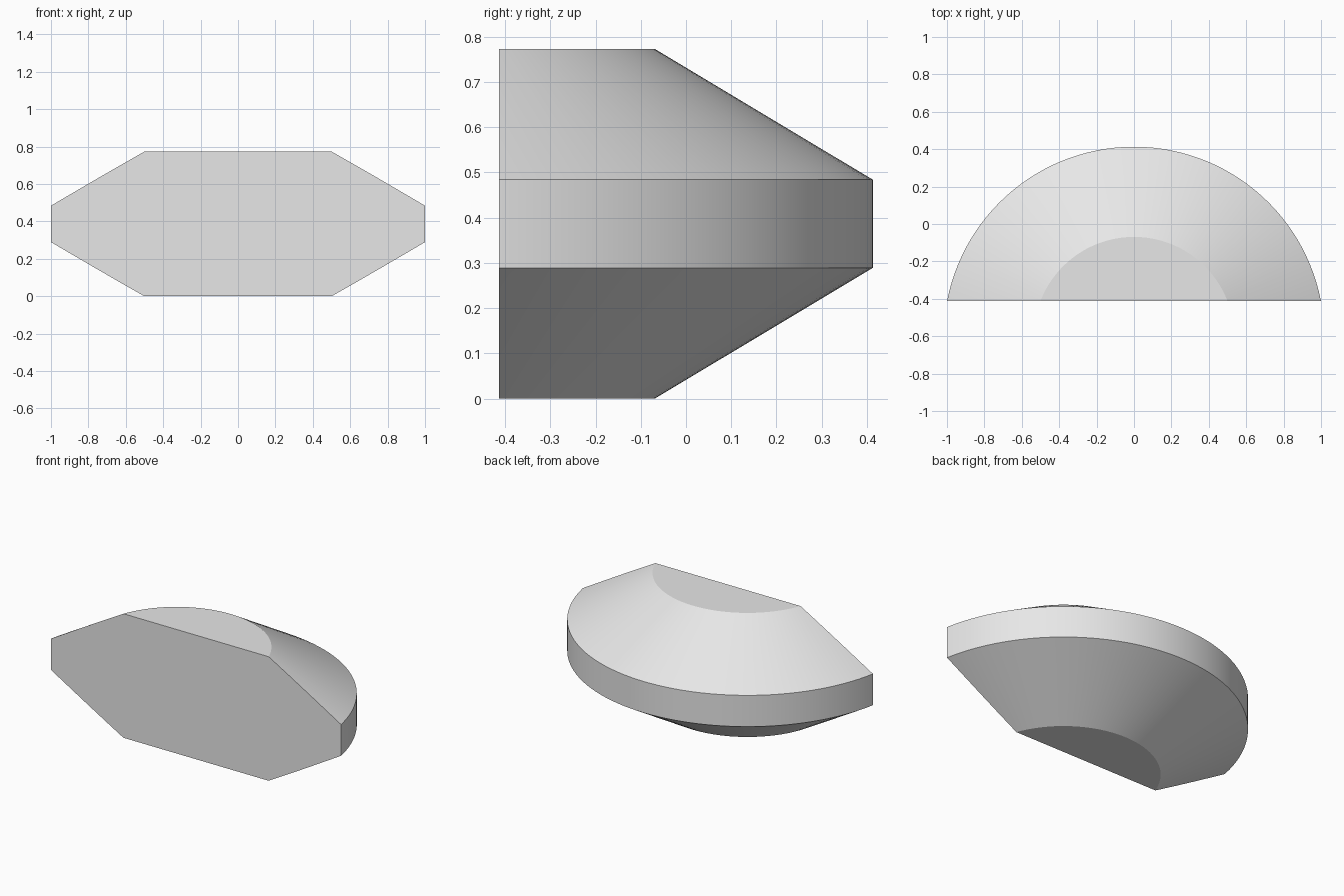
import bpy
import bmesh
import math

cube = bpy.data.objects.get("Cube")
if cube:
    bpy.data.objects.remove(cube, do_unlink=True)

# Plain light grey
grey = bpy.data.materials.new("light_grey")
grey.use_nodes = True
colour = (0.8, 0.8, 0.8, 1)
grey.diffuse_color = colour
grey.node_tree.nodes["Principled BSDF"].inputs["Base Color"].default_value = colour

# Double-bevelled disc, lathed from a radius / height profile
SEGMENTS = 128
CENTRE_Y, FRONT_Y = -0.605, -0.413
PROFILE = [(0.536, 0), (1.018, 0.289), (1.018, 0.484), (0.536, 0.773)]

bm = bmesh.new()
rings = []
for radius, z in PROFILE:
    angles = [2 * math.pi * i / SEGMENTS for i in range(SEGMENTS)]
    rings.append([bm.verts.new((radius * math.cos(a),
                                CENTRE_Y + radius * math.sin(a), z))
                  for a in angles])
for low, high in zip(rings, rings[1:]):
    for i in range(SEGMENTS):
        j = (i + 1) % SEGMENTS
        bm.faces.new((low[i], low[j], high[j], high[i]))
bm.faces.new(rings[0][::-1])
bm.faces.new(rings[-1])

# Slice off the front and close it with one flat face
cut = bmesh.ops.bisect_plane(bm, geom=bm.verts[:] + bm.edges[:] + bm.faces[:],
                             plane_co=(0, FRONT_Y, 0), plane_no=(0, -1, 0),
                             clear_outer=True)
rim = [e for e in cut["geom_cut"] if isinstance(e, bmesh.types.BMEdge)]
bmesh.ops.contextual_create(bm, geom=rim)
bmesh.ops.recalc_face_normals(bm, faces=bm.faces[:])

mesh = bpy.data.meshes.new("bevelled_half_disc")
bm.to_mesh(mesh)
bm.free()
mesh.materials.append(grey)
body = bpy.data.objects.new("bevelled_half_disc", mesh)
bpy.context.collection.objects.link(body)

# Smooth curved sides, crisp rims
bpy.ops.object.select_all(action="DESELECT")
body.select_set(True)
bpy.context.view_layer.objects.active = body
bpy.ops.object.shade_smooth_by_angle(angle=math.radians(20))
